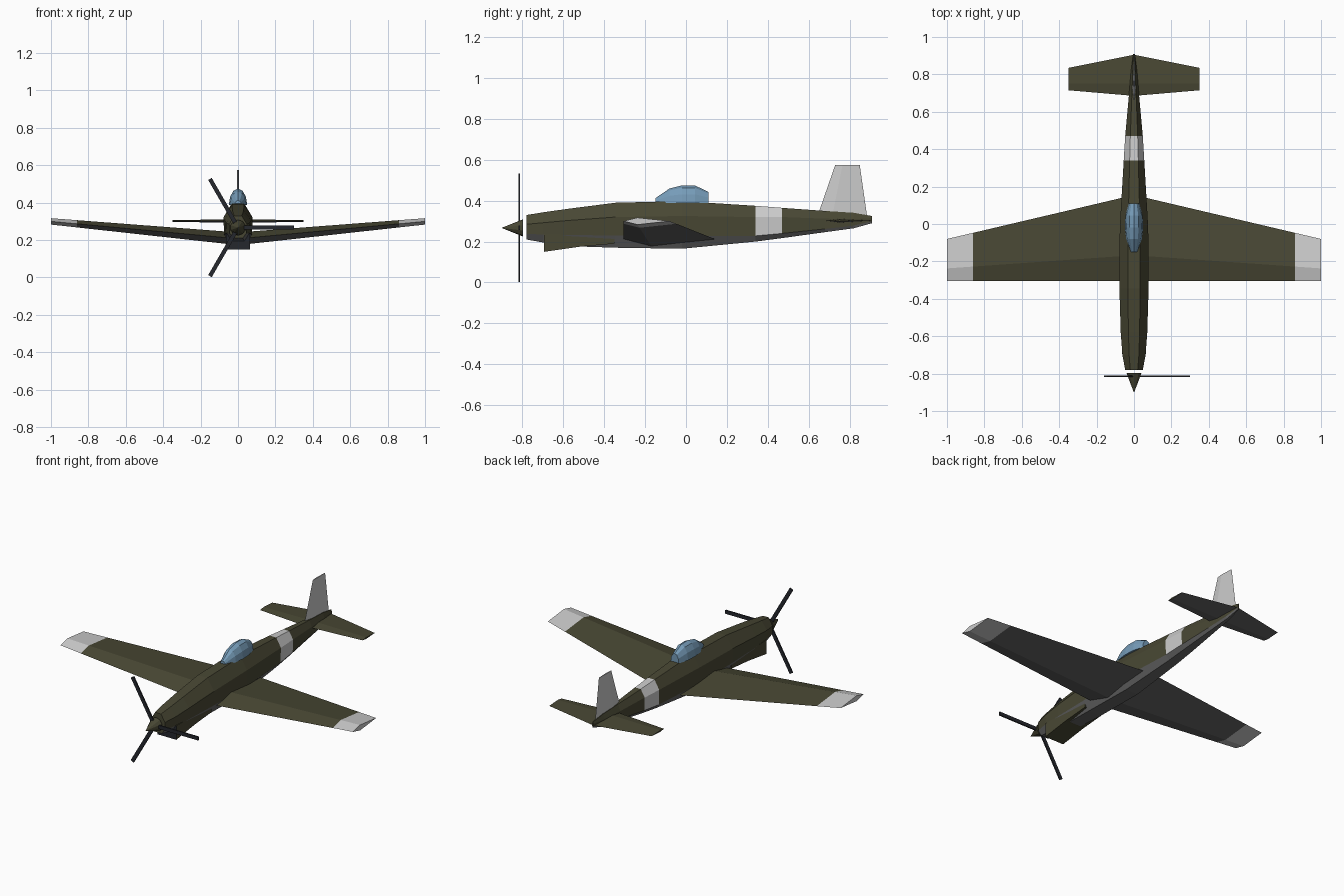
import bpy, bmesh, math
from mathutils import Matrix, Vector

if "Cube" in bpy.data.objects:
    bpy.data.objects.remove(bpy.data.objects["Cube"])


def material(name, color):
    m = bpy.data.materials.new(name)
    m.diffuse_color = (*color, 1)
    m.use_nodes = True
    m.node_tree.nodes["Principled BSDF"].inputs["Base Color"].default_value = m.diffuse_color
    return m


OLIVE = material("olive", (0.066, 0.064, 0.034))
GREY = material("underside_grey", (0.13, 0.13, 0.13))
WHITE = material("pale_marking", (0.55, 0.55, 0.55))
GLASS = material("canopy_blue", (0.18, 0.33, 0.48))
DARK = material("dark_blade", (0.018, 0.02, 0.026))


def finish(name, bm, mats):
    bmesh.ops.recalc_face_normals(bm, faces=bm.faces)
    me = bpy.data.meshes.new(name)
    bm.to_mesh(me)
    bm.free()
    for m in mats:
        me.materials.append(m)
    ob = bpy.data.objects.new(name, me)
    bpy.context.collection.objects.link(ob)
    return ob


def loft(name, rings, mats, pick=lambda i, j: 0, caps=(0, 0)):
    """Skin closed rings; pick(ring, side) gives the material slot."""
    bm = bmesh.new()
    vs = [[bm.verts.new(p) for p in r] for r in rings]
    n = len(vs[0])
    for i in range(len(vs) - 1):
        for j in range(n):
            k = (j + 1) % n
            f = bm.faces.new((vs[i][j], vs[i][k], vs[i + 1][k], vs[i + 1][j]))
            f.material_index = pick(i, j)
    bm.faces.new(vs[0]).material_index = caps[0]
    bm.faces.new(vs[-1]).material_index = caps[1]
    return finish(name, bm, mats)


def foil(le, te, thick, place):
    """Diamond airfoil: leading edge, crest, trailing edge, keel."""
    c = le + 0.3 * (te - le)
    return [place(le, 0), place(c, thick), place(te, 0), place(c, -thick)]


# Fuselage: eight-sided sections (y, top, shoulder, lower, bottom, half width)
sections = [
    (-0.78, .330, .285, .237, .210, .047),
    (-0.70, .343, .292, .235, .196, .062),
    (-0.58, .360, .303, .232, .178, .071),
    (-0.345, .390, .320, .230, .170, .078),
    (-0.02, .398, .325, .225, .165, .076),
    (0.34, .375, .320, .228, .200, .055),
    (0.47, .365, .320, .240, .217, .047),
    (0.68, .350, .312, .262, .246, .028),
    (0.82, .341, .310, .278, .265, .016),
    (0.91, .325, .315, .300, .290, .004),
]
rings = []
for y, t, s, l, b, w in sections:
    half = [(0.42 * w, t), (w, s), (0.95 * w, l), (0.55 * w, b)]
    rings.append([(x, y, z) for x, z in half] + [(-x, y, z) for x, z in reversed(half)])
loft("fuselage", rings, [OLIVE, GREY, WHITE],
     lambda i, j: 1 if j in (2, 3, 4) else (2 if i == 5 else 0))

# Chin intake under the nose, running back into the belly
intake = []
for y, lo, hi in ((-0.695, .15, .237), (-0.52, .175, .232), (-0.35, .19, .225)):
    intake.append([(-.065, y, lo), (.065, y, lo), (.065, y, hi), (-.065, y, hi)])
loft("chin_intake", intake, [OLIVE, DARK], caps=(1, 0))

# Wing: one span-wide loft with pale tips and grey underside
span = []
for x in (-1, -0.86, 0, 0.86, 1):
    a = abs(x)
    z0 = 0.207 + 0.093 * a
    span.append(foil(-0.305, 0.155 - 0.235 * a, 0.034 - 0.017 * a,
                     lambda y, t, x=x, z0=z0: (x, y, z0 + t)))
loft("wing", span, [OLIVE, GREY, WHITE],
     lambda i, j: 2 if i in (0, 3) else (0 if j < 2 else 1), caps=(2, 2))

# Tailplane
tail = []
for x in (-0.35, 0, 0.35):
    a = abs(x) / 0.35
    tail.append(foil(0.685 + 0.03 * a, 0.905 - 0.07 * a, 0.009 - 0.004 * a,
                     lambda y, t, x=x: (x, y, 0.302 + t)))
loft("tailplane", tail, [OLIVE, GREY], lambda i, j: 0 if j < 2 else 1)

# Fin
fin = [foil(le, te, th, lambda y, t, z=z: (t, y, z))
       for le, te, th, z in ((0.645, 0.885, .008, 0.33), (0.73, 0.85, .004, 0.575))]
loft("tail_fin", fin, [WHITE])

# Canopy: faceted arches (y, top, half width)
arches = []
for y, top, w in ((-.15, .412, .018), (-.08, .46, .042), (-.02, .475, .049),
                  (.045, .474, .046), (.11, .443, .028)):
    arches.append([(w * math.cos(a), y, .388 + (top - .388) * math.sin(a))
                   for a in (math.pi * k / 6 for k in range(7))])
loft("canopy", arches, [GLASS])

# Spinner
HUB = Vector((0, -0.85, 0.267))
bm = bmesh.new()
bmesh.ops.create_cone(bm, cap_ends=True, segments=10, radius1=0.042, radius2=0, depth=0.105,
                      matrix=Matrix.Translation(HUB) @ Matrix.Rotation(math.pi / 2, 4, 'X'))
finish("spinner", bm, [OLIVE])

# Three propeller blades
bm = bmesh.new()
for k in range(3):
    bmesh.ops.create_cube(bm, size=1, matrix=Matrix.Translation((0, -0.815, 0.267))
                          @ Matrix.Rotation(k * math.tau / 3, 4, 'Y')
                          @ Matrix.Translation((0.15, 0, 0))
                          @ Matrix.Diagonal((0.30, 0.008, 0.022, 1)))
finish("propeller", bm, [DARK])
